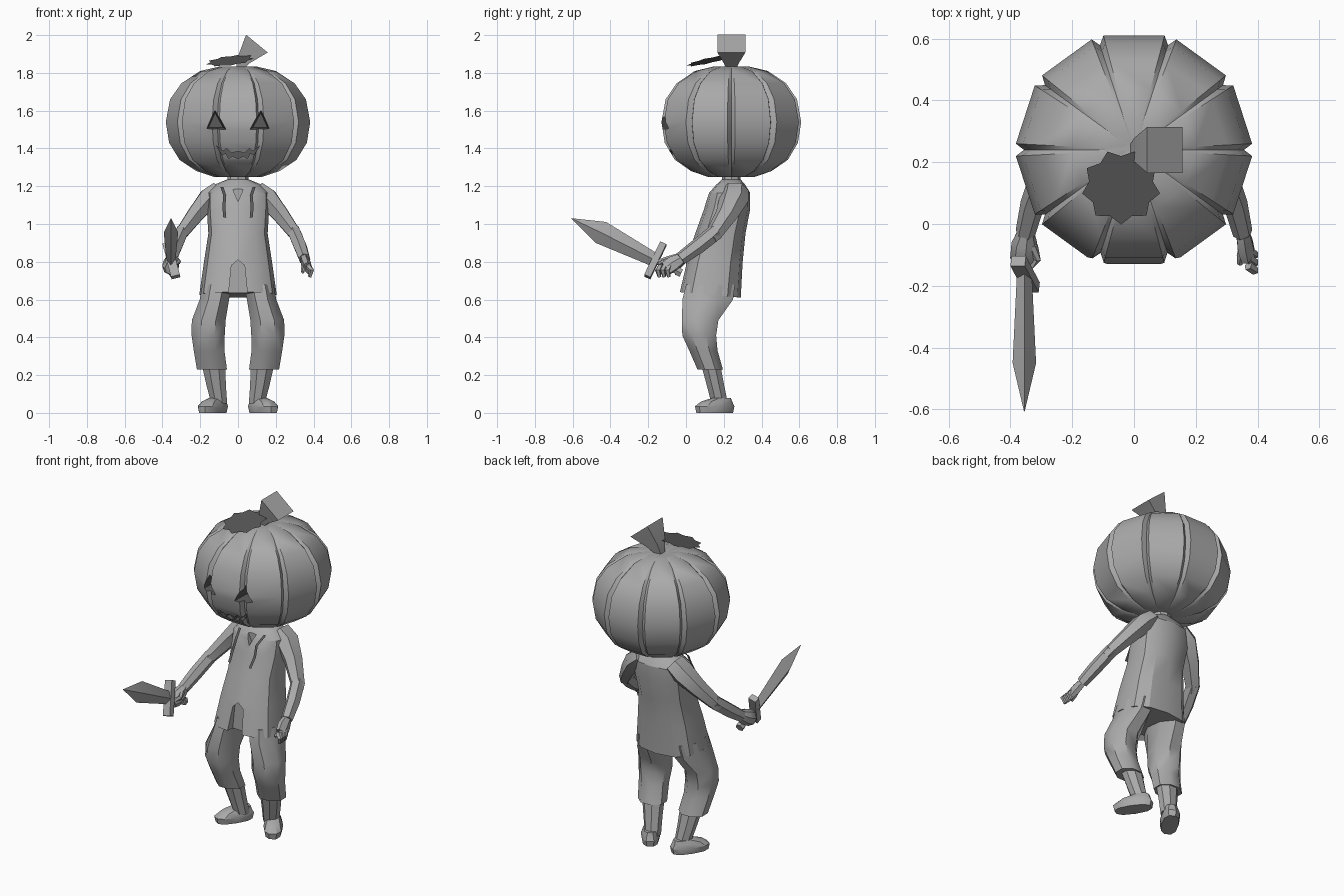
import bpy, bmesh, math
from mathutils import Vector

if "Cube" in bpy.data.objects:
    bpy.data.objects.remove(bpy.data.objects["Cube"])


def material(name, value):
    mat = bpy.data.materials.new(name)
    mat.use_nodes = True
    colour = (value, value, value, 1)
    mat.diffuse_color = colour
    mat.node_tree.nodes["Principled BSDF"].inputs["Base Color"].default_value = colour
    return mat


grey = material("plain_grey", 0.4)
dark = material("dark_grey", 0.1)


def finish(name, bm, mat=grey):
    bmesh.ops.recalc_face_normals(bm, faces=bm.faces)
    me = bpy.data.meshes.new(name)
    bm.to_mesh(me)
    bm.free()
    me.materials.append(mat)
    ob = bpy.data.objects.new(name, me)
    bpy.context.scene.collection.objects.link(ob)
    return ob


def activate(ob):
    bpy.ops.object.select_all(action='DESELECT')
    ob.select_set(True)
    bpy.context.view_layer.objects.active = ob


def smooth(ob, degrees=30):
    activate(ob)
    bpy.ops.object.shade_smooth_by_angle(angle=math.radians(degrees))
    return ob


def skin_rings(bm, rings):
    for a, b in zip(rings, rings[1:]):
        n = len(a)
        for i in range(n):
            bm.faces.new((a[i], a[(i + 1) % n], b[(i + 1) % n], b[i]))
    bm.faces.new(rings[0])
    bm.faces.new(rings[-1])


def loft(name, sections, n=8, upright=False, phase=0, power=1.0, mirror=False, edit=None, angle=30):
    """Sections are (x, y, z, half width, half depth); rings follow the path unless upright."""
    pts = [Vector(s[:3]) for s in sections]
    bm = bmesh.new()
    rings = []
    for i, s in enumerate(sections):
        axis = Vector((0, 0, 1))
        if not upright:
            axis = (pts[min(i + 1, len(pts) - 1)] - pts[max(i - 1, 0)]).normalized()
        u = Vector((0, 1, 0)).cross(axis).normalized()
        v = axis.cross(u)
        ring = []
        for k in range(n):
            a = math.tau * k / n + phase
            c, d = (math.copysign(abs(t) ** power, t) for t in (math.cos(a), math.sin(a)))
            ring.append(bm.verts.new(pts[i] + u * c * s[3] + v * d * s[4]))
        rings.append(ring)
    skin_rings(bm, rings)
    if edit:
        for vert in bm.verts:
            edit(vert)
    if mirror:
        for vert in bm.verts:
            vert.co.x *= -1
    return smooth(finish(name, bm), angle)


def cut(target, outline, y0, y1, back=1.0, mat=grey):
    """Cut an (x, z) outline into the target, tapering towards y1; the walls take mat."""
    cx = sum(p[0] for p in outline) / len(outline)
    cz = sum(p[1] for p in outline) / len(outline)
    bm = bmesh.new()
    rings = [[bm.verts.new((cx + (x - cx) * s, y, cz + (z - cz) * s)) for x, z in outline]
             for y, s in ((y0, 1.0), (y1, back))]
    skin_rings(bm, rings)
    cutter = finish("cutter", bm, mat)
    cutter.hide_render = True
    activate(target)
    mod = target.modifiers.new("cut", 'BOOLEAN')
    mod.operation = 'DIFFERENCE'
    mod.solver = 'EXACT'
    mod.material_mode = 'TRANSFER'
    mod.object = cutter
    bpy.ops.object.modifier_apply(modifier=mod.name)
    bpy.data.objects.remove(cutter)


# Pumpkin head: ten flat-sided lobes with V grooves between them
profile = [(.03, 1.825), (.1, 1.833), (.2, 1.81), (.3, 1.745), (.36, 1.66), (.383, 1.54),
           (.365, 1.43), (.31, 1.34), (.22, 1.28), (.13, 1.25), (.05, 1.255)]
bm = bmesh.new()
rings = []
for r, z in profile:
    ring = []
    for k in range(10):
        for off, s in ((-15, 1), (15, 1), (18, .93)):
            a = math.radians(90 + 36 * k + off)
            ring.append(bm.verts.new((r * s * math.cos(a), .24 + r * s * math.sin(a), z)))
    rings.append(ring)
skin_rings(bm, rings)
head = finish("pumpkin_head", bm)

# Carved face with dark hollows
for s in (-1, 1):
    cut(head, [(s * .062, 1.5), (s * .172, 1.5), (s * .122, 1.61)], -.14, -.03, .7, dark)
half = [(.035, 1.375), (.06, 1.4), (.08, 1.385), (.115, 1.415), (.085, 1.365),
        (.065, 1.375), (.05, 1.345), (.03, 1.36)]
mouth = [(0, 1.385)] + half + [(0, 1.345)] + [(-x, z) for x, z in reversed(half)]
cut(head, mouth, -.2, -.04, 1, dark)
smooth(head, 32)

# Stem leaning to the left, flaring to a square end
loft("stem", [(0, .24, 1.81, .02, .025), (.03, .24, 1.87, .05, .055),
              (.1, .24, 1.955, .105, .105)], n=4, phase=math.pi / 4)

# Jagged leaf lying on the crown
bm = bmesh.new()
hub = (-.042, .12)


def leaf_vert(x, y):
    return bm.verts.new((x, y, 1.865 + .22 * (y - .12) + .12 * (x + .04)))


centre = leaf_vert(*hub)
rim = []
for k in range(18):
    r = .105 if k % 2 else .128
    a = math.tau * k / 18 - math.pi / 2
    rim.append(leaf_vert(hub[0] + r * math.cos(a), hub[1] + r * .95 * math.sin(a)))
for k in range(18):
    bm.faces.new((centre, rim[k], rim[(k + 1) % 18]))
finish("leaf", bm, dark)

# Neck
loft("neck", [(0, .24, 1.18, .065, .055), (0, .24, 1.28, .05, .045)], upright=True)


# Shirt, with the hem dropping slightly at the back
def drop_hem(v):
    if v.co.z < .7:
        v.co.z -= .09 * (v.co.y - .125)


shirt = loft("shirt", [(0, .125, .625, .205, .165), (0, .15, .8, .18, .15),
                       (0, .182, .95, .157, .133), (0, .218, 1.08, .165, .122),
                       (0, .23, 1.165, .165, .11), (0, .237, 1.21, .12, .075),
                       (0, .24, 1.235, .06, .05)],
             n=12, upright=True, power=.8, edit=drop_hem)
cut(shirt, [(-.035, 1.2), (.035, 1.2), (0, 1.12)], 0, .14)
cut(shirt, [(-.055, .58), (.055, .58), (.035, .78), (0, .81), (-.035, .78)], -.15, .02)
smooth(shirt, 35)

for s in (1, -1):
    side = "left" if s > 0 else "right"
    m = s < 0

    # Collar string hanging clear of the chest
    bm = bmesh.new()
    path = [(.085, .14, 1.195), (.07, .08, 1.15), (.075, .055, 1.09), (.07, .015, 1.035)]
    rows = [[bm.verts.new((s * (x + w), y, z)) for w in (-.008, .008)] for x, y, z in path]
    for a, b in zip(rows, rows[1:]):
        bm.faces.new((a[0], a[1], b[1], b[0]))
    finish(side + "_collar_string", bm, dark)

    # Baggy trouser leg
    loft(side + "_trouser_leg", [(.11, .13, .68, .085, .14), (.125, .115, .6, .084, .145),
                                 (.155, .075, .49, .097, .104), (.158, .07, .41, .095, .097),
                                 (.153, .092, .33, .088, .081), (.138, .128, .23, .086, .073)],
         upright=True, phase=math.pi / 8, mirror=m, angle=44)
    # Shin
    loft(side + "_shin", [(.13, .13, .26, .068, .055), (.116, .155, .15, .056, .05),
                          (.1, .178, .05, .046, .047)],
         upright=True, phase=math.pi / 8, mirror=m)

    # Foot turned outwards
    def toe_out(v):
        a = math.radians(33)
        x, y = v.co.x, v.co.y
        v.co.x = .133 + x * math.cos(a) - y * math.sin(a)
        v.co.y = .152 + x * math.sin(a) + y * math.cos(a)

    loft(side + "_foot", [(0, 0, 0, .048, .108), (0, 0, .035, .055, .115),
                          (0, .012, .06, .047, .09), (0, .045, .08, .036, .05)],
         n=10, upright=True, power=.8, mirror=m, edit=toe_out)

    # Sleeve and forearm
    loft(side + "_upper_arm", [(.1, .26, 1.18, .055, .072), (.155, .255, 1.135, .062, .078),
                               (.225, .215, 1.05, .05, .06), (.3, .15, .95, .038, .045),
                               (.312, .13, .93, .034, .041)],
         n=6, phase=math.pi / 6, mirror=m)
    loft(side + "_forearm", [(.296, .16, .96, .038, .045), (.33, .06, .88, .038, .043),
                             (.352, -.03, .815, .032, .036)],
         n=6, phase=math.pi / 6, mirror=m)

# Open left hand
loft("left_palm", [(.35, -.02, .82, .022, .03), (.36, -.07, .79, .027, .044),
                   (.37, -.105, .765, .022, .042)], n=6)
for i in range(3):
    y = -.085 - .025 * i
    loft("left_finger_%d" % (i + 1), [(.37, y, .785 - .005 * i, .016, .016),
                                      (.39, y - .015, .755, .015, .015),
                                      (.38, y - .005, .72, .01, .01)], n=5)
loft("left_thumb", [(.355, -.06, .785, .014, .014), (.345, -.1, .765, .013, .013),
                    (.343, -.13, .745, .009, .009)], n=5)

# Right fist around the grip
loft("right_fist", [(-.35, -.02, .82, .026, .032), (-.355, -.06, .795, .042, .045),
                    (-.357, -.11, .775, .044, .048), (-.357, -.135, .765, .03, .035)])
loft("right_thumb", [(-.325, -.07, .815, .014, .014), (-.315, -.115, .8, .014, .014),
                     (-.335, -.14, .79, .01, .01)], n=5)

# Sword: diamond blade, tilted guard, grip
loft("sword_blade", [(-.355, -.16, .807, .024, .036), (-.355, -.45, .955, .038, .062),
                     (-.355, -.607, 1.03, .001, .001)], n=4)
loft("sword_grip", [(-.35, -.16, .807, .018, .018), (-.345, -.04, .747, .018, .018)], n=6)
loft("sword_pommel", [(-.345, -.05, .752, .025, .025), (-.345, -.025, .74, .025, .025)], n=6)
loft("sword_guard", [(-.33, -.205, .72, .034, .025), (-.375, -.12, .895, .034, .025)],
     n=4, phase=math.pi / 4)
